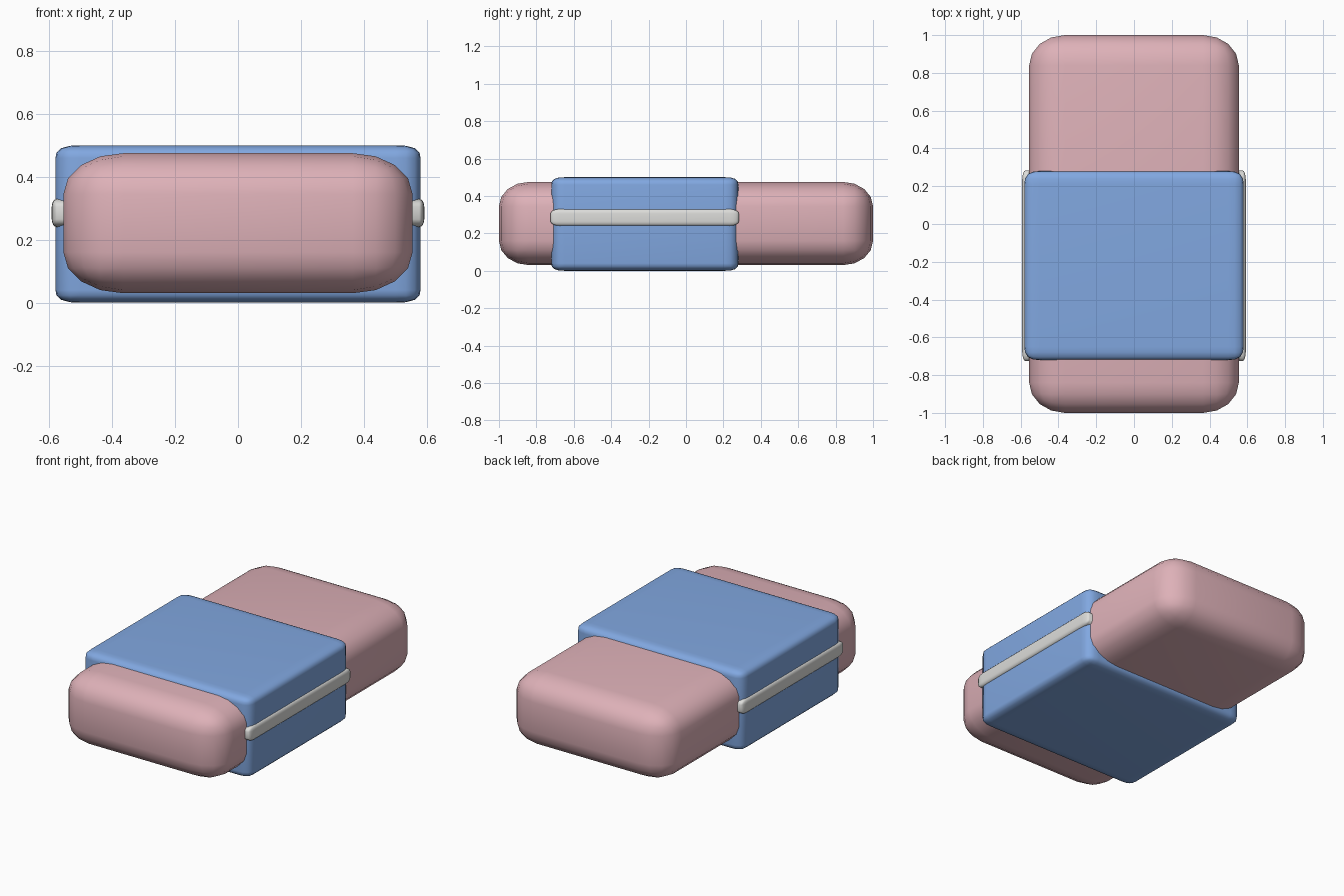
import bpy, bmesh
from math import radians
from mathutils import Vector, Matrix

cube = bpy.data.objects.get("Cube")
if cube:
    bpy.data.objects.remove(cube, do_unlink=True)


def material(name, rgb):
    mat = bpy.data.materials.new(name)
    mat.use_nodes = True
    mat.diffuse_color = (*rgb, 1)
    mat.node_tree.nodes["Principled BSDF"].inputs["Base Color"].default_value = (*rgb, 1)
    return mat


def rounded_box(name, low, high, radii, mat, segments=4, profile=0.5):
    """Box whose edges are rounded by a different radius along each axis."""
    low, high, radii = Vector(low), Vector(high), Vector(radii)
    size = high - low
    bm = bmesh.new()
    bmesh.ops.create_cube(bm, size=1)
    # Bevel in radius units, then stretch back to the real size
    bmesh.ops.scale(bm, vec=[s / r for s, r in zip(size, radii)], verts=bm.verts)
    bmesh.ops.bevel(bm, geom=bm.edges[:], offset=1, offset_type='OFFSET',
                    segments=segments, profile=profile, affect='EDGES')
    bmesh.ops.scale(bm, vec=radii, verts=bm.verts)
    bmesh.ops.transform(bm, matrix=Matrix.Translation((low + high) / 2), verts=bm.verts)
    bmesh.ops.recalc_face_normals(bm, faces=bm.faces)
    mesh = bpy.data.meshes.new(name)
    bm.to_mesh(mesh)
    bm.free()
    mesh.materials.append(mat)
    obj = bpy.data.objects.new(name, mesh)
    bpy.context.collection.objects.link(obj)
    bpy.ops.object.select_all(action='DESELECT')
    obj.select_set(True)
    bpy.context.view_layer.objects.active = obj
    bpy.ops.object.shade_smooth_by_angle(angle=radians(40))
    return obj


pink = material("pink rubber", (0.73, 0.44, 0.48))
blue = material("blue card", (0.22, 0.39, 0.75))
white = material("off white stripe", (0.72, 0.72, 0.70))

# Soft rubber block running the full length
rounded_box("rubber_block", (-0.555, -1, 0.03), (0.555, 1, 0.475),
            (0.19, 0.16, 0.13), pink)

# Card sleeve wrapped around the block, nearer the front
rounded_box("sleeve", (-0.58, -0.72, 0), (0.58, 0.28, 0.5),
            (0.08, 0.07, 0.04), blue, profile=0.6)

# Raised stripe around the middle of the sleeve
rounded_box("sleeve_stripe", (-0.592, -0.725, 0.24), (0.592, 0.283, 0.33),
            (0.016, 0.05, 0.025), white)
